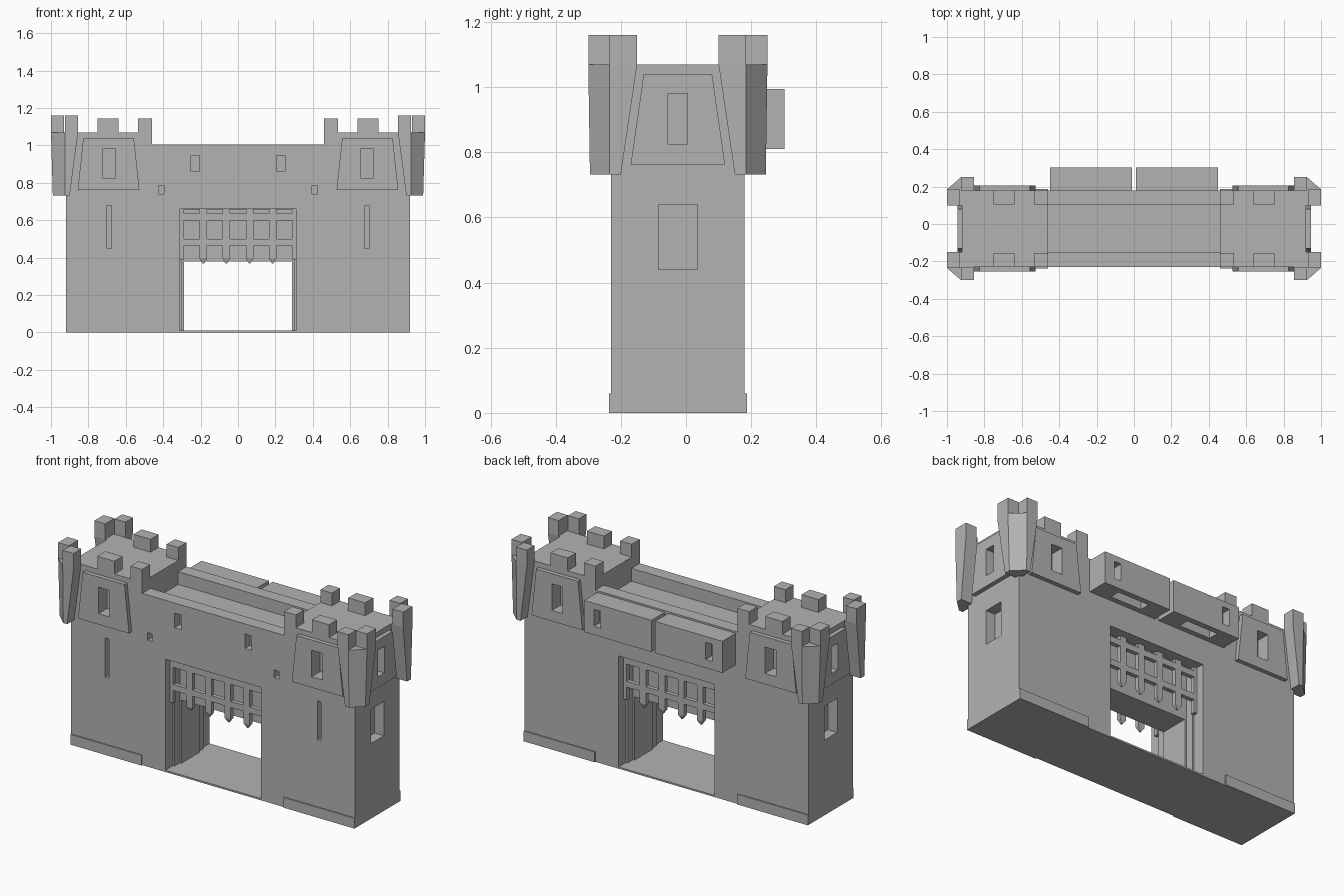
import bpy
import bmesh

if "Cube" in bpy.data.objects:
    bpy.data.objects.remove(bpy.data.objects["Cube"])

FRONT, BACK, MID = -0.23, 0.18, -0.025

stone = bpy.data.materials.new("grey_stone")
stone.use_nodes = True
GREY = (0.45, 0.45, 0.45, 1)
stone.diffuse_color = GREY
stone.node_tree.nodes["Principled BSDF"].inputs["Base Color"].default_value = GREY


def add_loft(bm, low, high):
    """Join two matching loops of points into a closed solid."""
    a = [bm.verts.new(p) for p in low]
    b = [bm.verts.new(p) for p in high]
    bm.faces.new(a[::-1])
    bm.faces.new(b)
    for i in range(len(a)):
        j = (i + 1) % len(a)
        bm.faces.new((a[i], a[j], b[j], b[i]))


def add_box(bm, x, y, z):
    ring = [(x[0], y[0]), (x[1], y[0]), (x[1], y[1]), (x[0], y[1])]
    add_loft(bm, [(*p, z[0]) for p in ring], [(*p, z[1]) for p in ring])


def finish(name, bm):
    bmesh.ops.recalc_face_normals(bm, faces=bm.faces[:])
    mesh = bpy.data.meshes.new(name)
    bm.to_mesh(mesh)
    bm.free()
    mesh.materials.append(stone)
    obj = bpy.data.objects.new(name, mesh)
    bpy.context.collection.objects.link(obj)
    return obj


def box(name, x, y, z):
    bm = bmesh.new()
    add_box(bm, x, y, z)
    return finish(name, bm)


def sided(lo, hi, s):
    """Range mirrored to the side s."""
    return (lo, hi) if s > 0 else (-hi, -lo)


def depth(lo, hi, s):
    """Range of distances from the middle plane, towards the back or front."""
    return (MID + lo, MID + hi) if s > 0 else (MID - hi, MID - lo)


SIDES = (("left", 1), ("right", -1))
ENDS = (("back", 1), ("front", -1))

# Openings
bm = bmesh.new()
add_box(bm, (-0.29, 0.29), (-0.4, 0.4), (0.01, 0.38))
for _, e in ENDS:
    add_box(bm, (-0.31, 0.31), depth(0.135, 0.4, e), (0.01, 0.66))
    add_box(bm, (-0.30, 0.30), depth(0.085, 0.3, e), (0.01, 0.655))
for _, s in SIDES:
    add_box(bm, sided(0.205, 0.25, s), (-0.3, -0.18), (0.86, 0.945))
    add_box(bm, sided(0.395, 0.425, s), (-0.3, -0.18), (0.74, 0.785))
    add_box(bm, sided(0.675, 0.70, s), (-0.3, -0.18), (0.45, 0.68))
    add_box(bm, sided(0.86, 1.1, s), (-0.085, 0.035), (0.44, 0.64))
    add_box(bm, sided(0.87, 1.1, s), (-0.055, 0.005), (0.825, 0.98))
    for _, e in ENDS:
        add_box(bm, sided(0.655, 0.725, s), depth(0.15, 0.35, e), (0.825, 0.98))
    add_box(bm, sided(0.34, 0.385, s), (0.25, 0.4), (0.86, 0.96))
    add_box(bm, sided(0.13, 0.33, s), (0.21, 0.27), (0.7, 0.97))
cutter = finish("openings_cutter", bm)
cutter.hide_render = True


def carve(obj):
    mod = obj.modifiers.new("openings", "BOOLEAN")
    mod.operation = "DIFFERENCE"
    mod.solver = "EXACT"
    mod.use_self = True
    mod.object = cutter
    bpy.context.view_layer.objects.active = obj
    bpy.ops.object.modifier_apply(modifier=mod.name)


# Main body with the two towers and the lower walkway
outline = [(-0.92, 0), (0.92, 0), (0.92, 1.07), (0.46, 1.07),
           (0.46, 0.93), (-0.46, 0.93), (-0.46, 1.07), (-0.92, 1.07)]
bm = bmesh.new()
add_loft(bm, [(x, FRONT, z) for x, z in outline], [(x, BACK, z) for x, z in outline])
carve(finish("gatehouse_body", bm))

# Walkway parapets
for end, e in ENDS:
    carve(box(end + "_parapet", (-0.46, 0.46), depth(0.128, 0.205, e), (0.93, 1.005)))

# Trapezoid tower panels
def panel(name, place, mid, bottom, top):
    """place(u, out, z) maps panel coordinates into the model."""
    shape = [(mid - bottom, 0.762), (mid + bottom, 0.762), (mid + top, 1.04), (mid - top, 1.04)]
    bm = bmesh.new()
    add_loft(bm, [place(u, -0.005, z) for u, z in shape], [place(u, 0.025, z) for u, z in shape])
    carve(finish(name, bm))


for side, s in SIDES:
    panel(side + "_end_panel", lambda u, o, z: (s * (0.92 + o), u, z), MID, 0.145, 0.105)
    for end, e in ENDS:
        panel(f"{side}_{end}_panel", lambda u, o, z: (s * u, MID + e * (0.205 + o), z),
              0.692, 0.165, 0.135)

# Flared corner bartizans, merlons and plinths
corner_low = [(0.90, 0.175), (0.90, 0.27), (0.925, 0.27), (0.99, 0.21), (0.99, 0.175)]
corner_high = [(0.855, 0.125), (0.855, 0.275), (0.925, 0.275), (1.0, 0.21), (1.0, 0.125)]
for side, s in SIDES:
    for end, e in ENDS:
        tag = f"{side}_{end}_"
        bm = bmesh.new()
        add_loft(bm, [(s * u, MID + e * v, 0.732) for u, v in corner_low],
                 [(s * u, MID + e * v, 1.07) for u, v in corner_high])
        finish(tag + "bartizan", bm)
        box(tag + "corner_merlon_a", sided(0.93, 1.0, s), depth(0.125, 0.21, e), (1.07, 1.16))
        box(tag + "corner_merlon_b", sided(0.855, 0.925, s), depth(0.205, 0.275, e), (1.07, 1.16))
        box(tag + "middle_merlon", sided(0.64, 0.75, s), depth(0.13, 0.205, e), (1.07, 1.145))
        box(tag + "inner_merlon", sided(0.46, 0.535, s), depth(0.13, 0.205, e), (1.07, 1.145))
        box(tag + "plinth", sided(0.46, 0.92, s), depth(0.2, 0.212, e), (0, 0.06))

# Overhanging boxes on the back wall
for side, s in SIDES:
    carve(box(side + "_overhang", sided(0.012, 0.448, s), (BACK, 0.303), (0.81, 0.995)))

# Portcullis grids with pointed feet
for end, e in ENDS:
    bm = bmesh.new()
    y = depth(0.135, 0.16, e)
    for z in ((0.465, 0.50), (0.60, 0.635)):
        add_box(bm, (-0.31, 0.31), y, z)
    for x in (-0.185, -0.062, 0.062, 0.185):
        add_box(bm, (x - 0.02, x + 0.02), y, (0.395, 0.66))
        c, tip = MID + e * 0.1475, 0.004
        ring = [(-1, -1), (1, -1), (1, 1), (-1, 1)]
        add_loft(bm, [(x + a * tip, c + b * tip, 0.37) for a, b in ring],
                 [(x + a * 0.02, c + b * 0.0125, 0.395) for a, b in ring])
    for s in (1, -1):
        add_box(bm, sided(0.29, 0.31, s), y, (0.39, 0.66))
    finish(end + "_portcullis", bm)

bpy.data.objects.remove(cutter)
